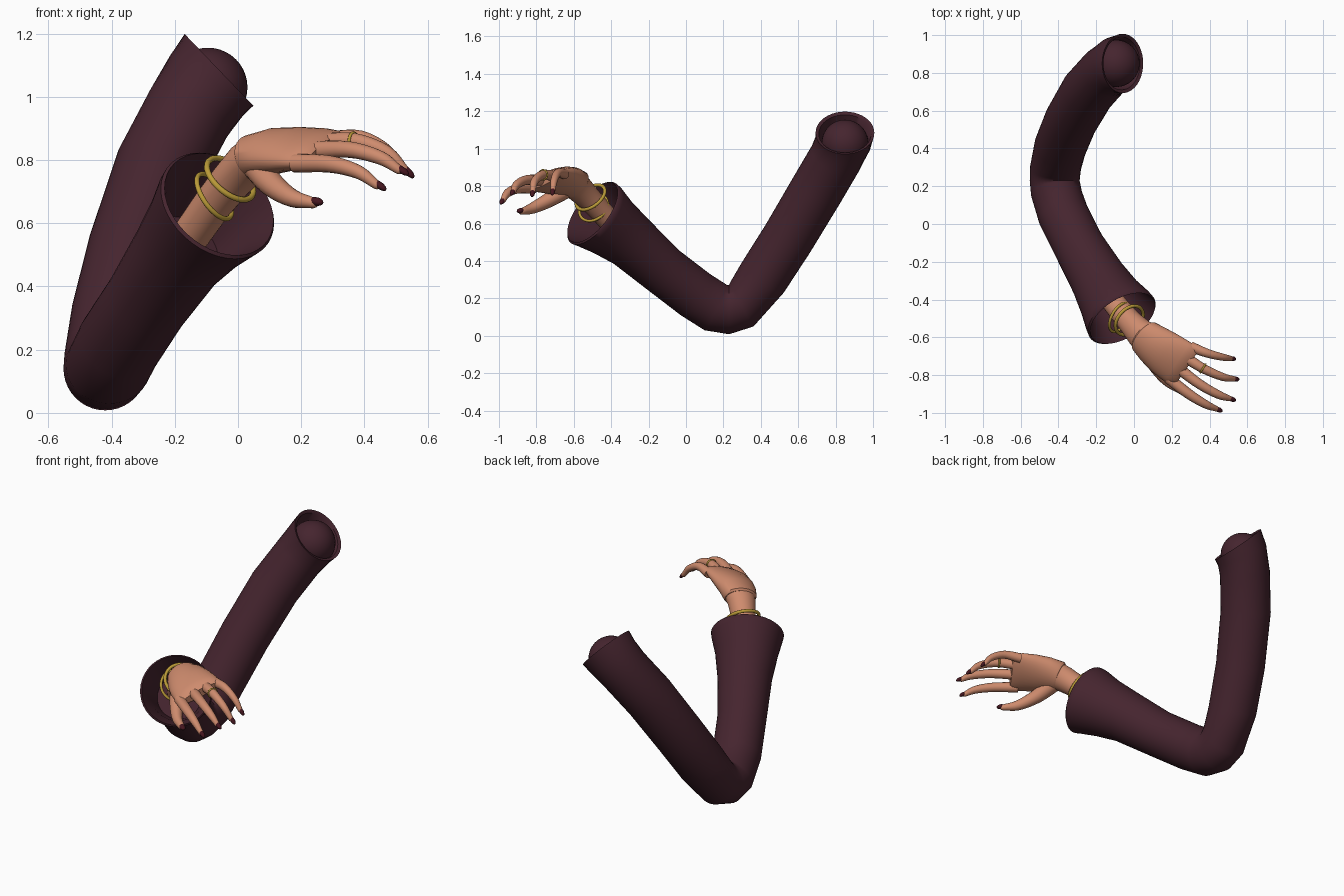
import bpy, bmesh, math
from mathutils import Vector

if "Cube" in bpy.data.objects:
    bpy.data.objects.remove(bpy.data.objects["Cube"])


def material(name, rgb):
    m = bpy.data.materials.new(name)
    m.use_nodes = True
    m.diffuse_color = (*rgb, 1)
    bsdf = m.node_tree.nodes["Principled BSDF"]
    bsdf.inputs["Base Color"].default_value = (*rgb, 1)
    bsdf.inputs["Roughness"].default_value = 0.7
    return m


cloth = material("plum_cloth", (0.06, 0.018, 0.028))
skin = material("skin", (0.62, 0.26, 0.155))
gold = material("gold", (0.5, 0.33, 0.04))
polish = material("nail_polish", (0.06, 0.008, 0.014))


def finish(ob, name, mat, angle=40):
    ob.name = ob.data.name = name
    ob.data.materials.append(mat)
    bpy.ops.object.select_all(action="DESELECT")
    ob.select_set(True)
    bpy.context.view_layer.objects.active = ob
    bpy.ops.object.shade_smooth_by_angle(angle=math.radians(angle))
    return ob


def loft(name, rings, mat, hint, sides=32, angle=40):
    """Skin elliptical rings of (centre, normal or None, half width, half thickness)."""
    bm = bmesh.new()
    loops = []
    for i, (c, n, a, b) in enumerate(rings):
        if n is None:
            n = rings[min(i + 1, len(rings) - 1)][0] - rings[max(i - 1, 0)][0]
        n = Vector(n).normalized()
        u = (Vector(hint) - n * n.dot(Vector(hint))).normalized()
        v = n.cross(u)
        turns = [2 * math.pi * k / sides for k in range(sides)]
        loops.append([bm.verts.new(c + u * a * math.cos(t) + v * b * math.sin(t)) for t in turns])
    for p, q in zip(loops, loops[1:]):
        for k in range(sides):
            j = (k + 1) % sides
            bm.faces.new((p[k], p[j], q[j], q[k]))
    bm.faces.new(loops[0][::-1])
    bm.faces.new(loops[-1])
    bmesh.ops.recalc_face_normals(bm, faces=bm.faces)
    me = bpy.data.meshes.new(name)
    bm.to_mesh(me)
    bm.free()
    ob = bpy.data.objects.new(name, me)
    bpy.context.collection.objects.link(ob)
    return finish(ob, name, mat, angle)


def ring(x, y, z, a, b=None, n=None):
    return (Vector((x, y, z)), n, a, b or a)


def spline(pts, steps=4):
    """Smooth path through the points, each (x, y, z, radius)."""
    p = [Vector(q) for q in pts]
    p = [2 * p[0] - p[1]] + p + [2 * p[-1] - p[-2]]
    out = []
    for i in range(1, len(p) - 2):
        for s in range(steps):
            t = s / steps
            out.append(0.5 * (2 * p[i] + (p[i + 1] - p[i - 1]) * t
                       + (2 * p[i - 1] - 5 * p[i] + 4 * p[i + 1] - p[i + 2]) * t ** 2
                       + (3 * p[i] - p[i - 1] - 3 * p[i + 1] + p[i + 2]) * t ** 3))
    return out + [p[-2]]


def band(name, centre, axis, radius, thick):
    rot = Vector(axis).to_track_quat("Z", "Y").to_euler()
    bpy.ops.mesh.primitive_torus_add(location=centre, rotation=rot, major_radius=radius,
                                     minor_radius=thick, major_segments=40, minor_segments=10)
    finish(bpy.context.object, name, gold, 80)


# Sleeve: shoulder opening, bent elbow, flared cuff with a hollow end
top_n = (-0.72, 0, -0.69)
cuff_n = (0.44, -0.71, 0.54)
loft("sleeve", [
    ring(-0.13, 0.84, 1.01, 0.12, n=top_n),
    ring(-0.065, 0.85, 1.08, 0.14, n=top_n),
    ring(-0.06, 0.85, 1.085, 0.157, n=top_n),
    ring(-0.10, 0.84, 1.035, 0.15, n=(-0.65, -0.15, -0.74)),
    ring(-0.155, 0.80, 0.95, 0.143, n=(-0.5, -0.4, -0.75)),
    ring(-0.245, 0.70, 0.78, 0.143),
    ring(-0.335, 0.545, 0.52, 0.14),
    ring(-0.39, 0.41, 0.31, 0.138),
    ring(-0.415, 0.30, 0.17, 0.135, n=(-0.05, -0.89, -0.45)),
    ring(-0.42, 0.23, 0.14, 0.132, n=(0, -1, 0)),
    ring(-0.41, 0.16, 0.15, 0.135, n=(0.05, -0.89, 0.45)),
    ring(-0.375, 0.05, 0.22, 0.135),
    ring(-0.29, -0.12, 0.35, 0.135),
    ring(-0.19, -0.29, 0.50, 0.15),
    ring(-0.125, -0.40, 0.585, 0.172, n=cuff_n),
    ring(-0.08, -0.47, 0.64, 0.195, n=cuff_n),
    ring(-0.065, -0.495, 0.655, 0.2, n=cuff_n),
    ring(-0.06, -0.50, 0.66, 0.192, n=cuff_n),
    ring(-0.10, -0.43, 0.61, 0.155, n=cuff_n),
    ring(-0.17, -0.32, 0.52, 0.12, n=cuff_n),
], cloth, (1, 0, 0), 40, 50)

# Shoulder ball seated in the opening
bpy.ops.mesh.primitive_uv_sphere_add(segments=32, ring_count=20, radius=0.125,
                                     location=(-0.095, 0.85, 1.03))
finish(bpy.context.object, "shoulder_ball", cloth)

# Wrist and palm, split by a seam
across = (0.55, 0.72, 0.36)
seam_n = (0.6, -0.6, 0.45)
loft("wrist", [
    ring(-0.15, -0.36, 0.56, 0.06),
    ring(-0.08, -0.45, 0.66, 0.062),
    ring(-0.02, -0.52, 0.735, 0.066),
    ring(0.03, -0.575, 0.79, 0.078, 0.07),
    ring(0.06, -0.60, 0.81, 0.088, 0.07, n=seam_n),
], skin, across)
loft("palm", [
    ring(0.05, -0.59, 0.803, 0.088, 0.07, n=seam_n),
    ring(0.056, -0.596, 0.81, 0.096, 0.076, n=seam_n),
    ring(0.10, -0.635, 0.825, 0.112, 0.07),
    ring(0.165, -0.685, 0.832, 0.127, 0.06),
    ring(0.23, -0.73, 0.835, 0.133, 0.047),
    ring(0.265, -0.752, 0.835, 0.127, 0.037),
    ring(0.278, -0.76, 0.833, 0.112, 0.025),
], skin, across)

# Fingers and thumb, each tipped with a painted nail
digits = {
    "index_finger": [(0.18, -0.815, 0.79, 0.03), (0.29, -0.90, 0.787, 0.027),
                     (0.38, -0.955, 0.762, 0.022), (0.44, -0.98, 0.72, 0.014)],
    "middle_finger": [(0.23, -0.76, 0.83, 0.03), (0.35, -0.85, 0.833, 0.026),
                      (0.45, -0.905, 0.807, 0.022), (0.51, -0.925, 0.768, 0.014)],
    "ring_finger": [(0.27, -0.705, 0.855, 0.03), (0.37, -0.767, 0.86, 0.025),
                    (0.47, -0.81, 0.825, 0.021), (0.53, -0.82, 0.765, 0.014)],
    "little_finger": [(0.30, -0.65, 0.865, 0.028), (0.39, -0.685, 0.87, 0.023),
                      (0.47, -0.705, 0.83, 0.019), (0.515, -0.712, 0.775, 0.013)],
    "thumb": [(0.06, -0.64, 0.785, 0.05), (0.105, -0.735, 0.725, 0.04),
              (0.17, -0.825, 0.68, 0.029), (0.24, -0.88, 0.664, 0.017)],
}
for name, pts in digits.items():
    path = spline(pts)
    ahead = (path[-1] - path[-2]).xyz.normalized()
    tip, r = path[-1].xyz, path[-1].w
    rings = [(q.xyz, None, q.w, q.w) for q in path]
    rings += [(tip + ahead * r * d, ahead, r * s, r * s) for d, s in ((0.5, 0.8), (0.9, 0.35))]
    loft(name, rings, skin, across, 16, 60)
    turn = ahead.to_track_quat("X", "Z")
    lift = turn @ Vector((0, 0, r * 0.35))
    bpy.ops.mesh.primitive_uv_sphere_add(segments=16, ring_count=10, radius=1,
                                         location=tip + lift + ahead * 0.008,
                                         rotation=turn.to_euler())
    nail = bpy.context.object
    nail.scale = (0.026, r * 0.95, r * 0.8)
    finish(nail, name + "_nail", polish, 80)

# Gold jewellery
band("upper_bracelet", (-0.025, -0.51, 0.74), (0.55, -0.5, 0.66), 0.088, 0.0095)
band("lower_bracelet", (-0.075, -0.495, 0.685), (0.72, -0.4, 0.5), 0.083, 0.008)
band("finger_ring", (0.365, -0.764, 0.86), (0.85, -0.52, 0), 0.026, 0.005)
